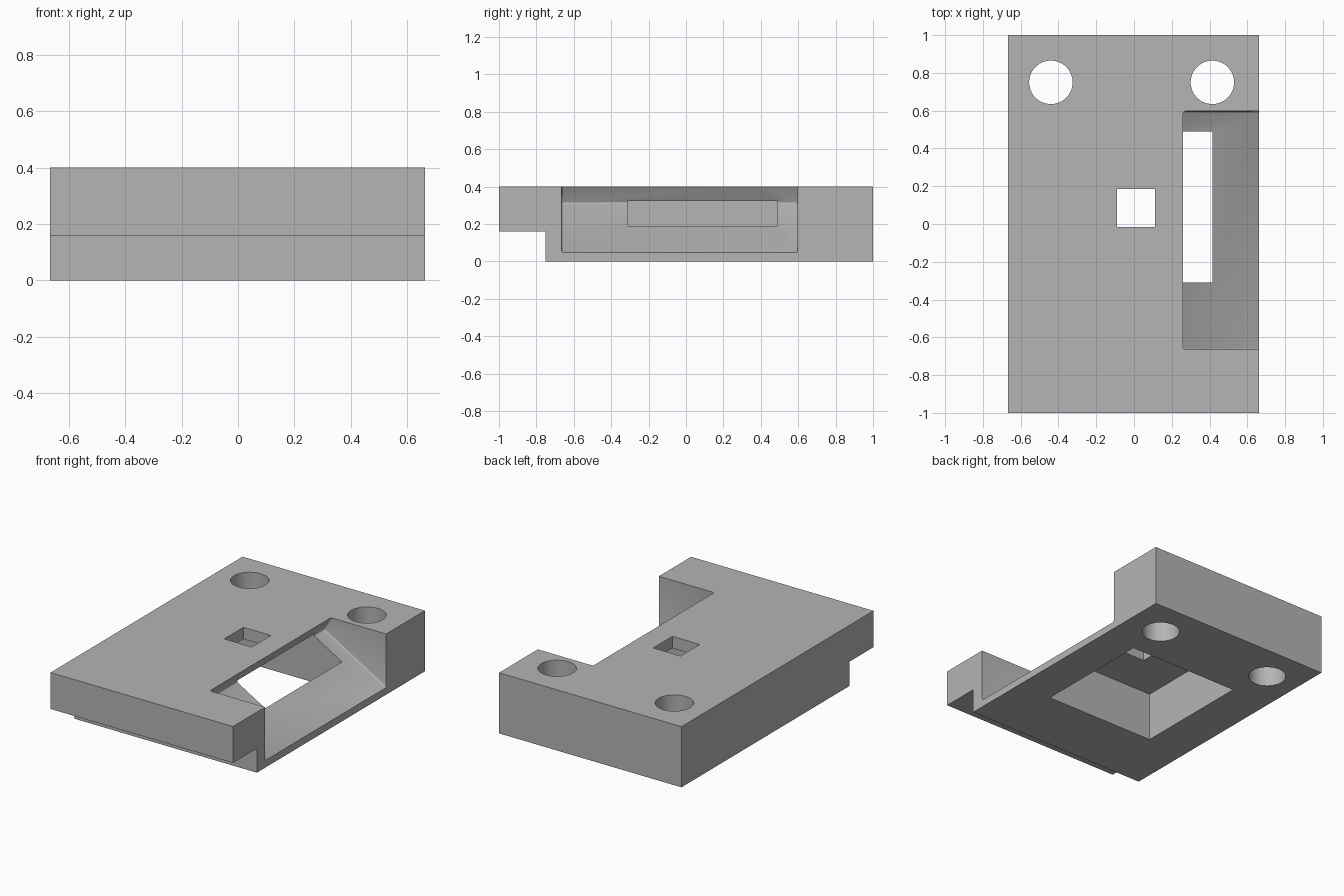
import bpy, bmesh, math
from mathutils import Matrix, Vector

default = bpy.data.objects.get("Cube")
if default:
    bpy.data.objects.remove(default, do_unlink=True)

grey = bpy.data.materials.new("plain_grey")
grey.use_nodes = True
colour = (0.46, 0.46, 0.46, 1)
grey.diffuse_color = colour
grey.node_tree.nodes["Principled BSDF"].inputs["Base Color"].default_value = colour


def finish(name, bm):
    bmesh.ops.recalc_face_normals(bm, faces=bm.faces)
    mesh = bpy.data.meshes.new(name)
    bm.to_mesh(mesh)
    bm.free()
    mesh.materials.append(grey)
    obj = bpy.data.objects.new(name, mesh)
    bpy.context.collection.objects.link(obj)
    return obj


def box(name, low, high, turn=Matrix(), bevel=0):
    """Box between two corners, optionally turned and rounded."""
    low, high = Vector(low), Vector(high)
    bm = bmesh.new()
    bmesh.ops.create_cube(bm, size=1)
    bmesh.ops.scale(bm, vec=high - low, verts=bm.verts)
    bmesh.ops.translate(bm, vec=(low + high) / 2, verts=bm.verts)
    if bevel:
        bmesh.ops.bevel(bm, geom=bm.edges[:], offset=bevel, segments=3,
                        profile=0.5, affect='EDGES')
    bm.transform(turn)
    return finish(name, bm)


def cylinder(name, x, y, radius):
    bm = bmesh.new()
    bmesh.ops.create_cone(bm, cap_ends=True, segments=64, radius1=radius, radius2=radius,
                          depth=1, matrix=Matrix.Translation((x, y, 0.2)))
    return finish(name, bm)


# Main block
block = box("mounting_block", (-0.667, -1, 0), (0.663, 1, 0.4))

# Slanted side slot: its floor rises inward at thirty degrees
slant = Matrix.Translation((0.208, 0, 0.31)) @ Matrix.Rotation(math.radians(30), 4, 'Y')

cutters = [
    box("front_step_cutter", (-1, -1.3, -0.3), (1, -0.75, 0.16)),
    box("underside_pocket_cutter", (-0.385, -0.31, -0.3), (0.415, 0.49, 0.322)),
    box("square_hole_cutter", (-0.09, -0.015, 0.2), (0.11, 0.185, 0.6)),
    box("side_slot_cutter", (0, -0.665, 0), (1, 0.597, 0.6), slant, 0.012),
    cylinder("left_bolt_hole_cutter", 0.415, 0.75, 0.115),
    cylinder("right_bolt_hole_cutter", -0.44, 0.75, 0.115),
]

# Cut each opening from the block, then drop the cutters
bpy.context.view_layer.objects.active = block
for cutter in cutters:
    mod = block.modifiers.new(cutter.name, 'BOOLEAN')
    mod.operation = 'DIFFERENCE'
    mod.solver = 'EXACT'
    mod.object = cutter
    bpy.ops.object.modifier_apply(modifier=mod.name)
    bpy.data.objects.remove(cutter, do_unlink=True)

# Smooth the round holes, keep the edges sharp
bpy.ops.object.select_all(action='DESELECT')
block.select_set(True)
bpy.ops.object.shade_smooth_by_angle(angle=math.radians(25))
